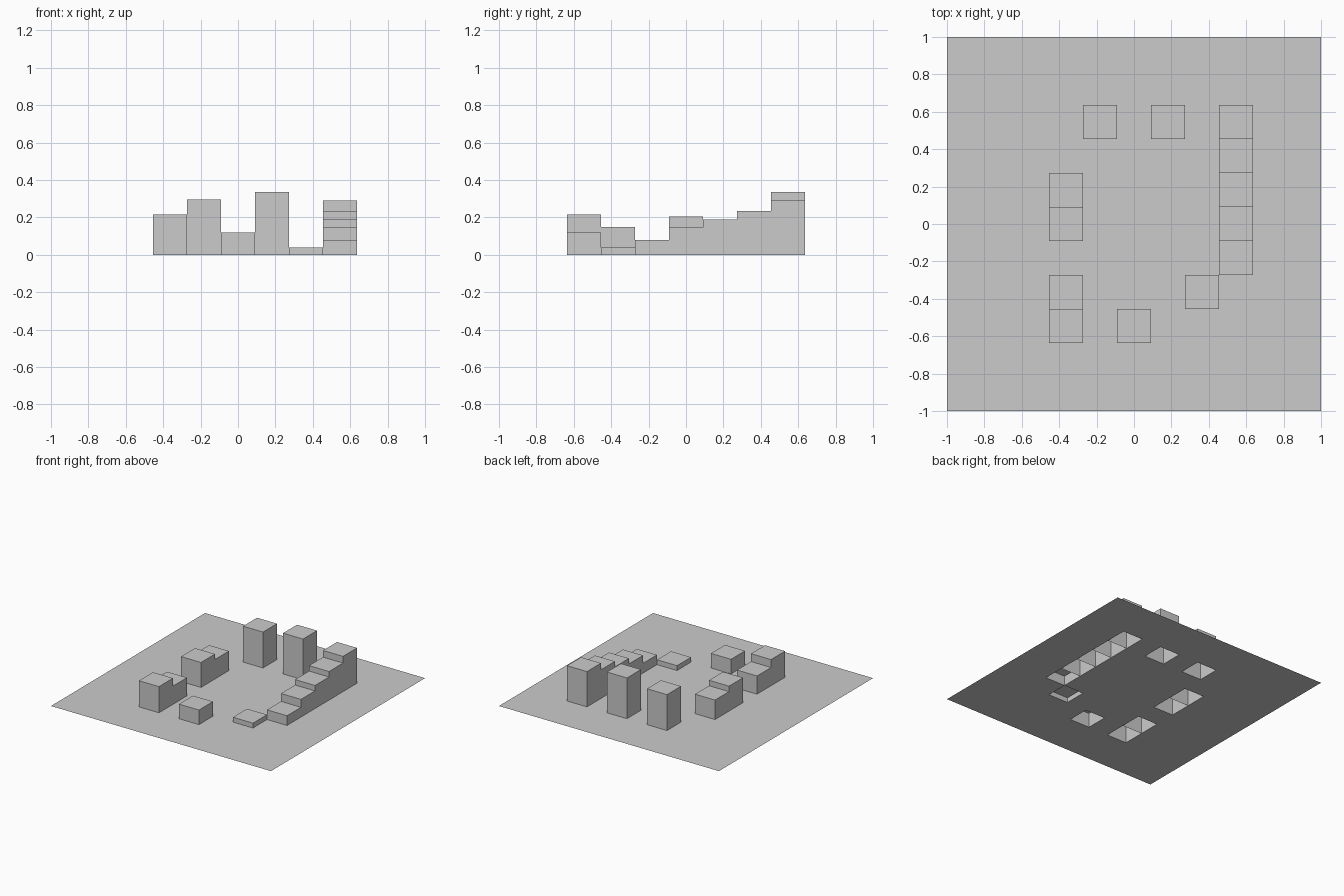
import bpy, bmesh

if "Cube" in bpy.data.objects:
    bpy.data.objects.remove(bpy.data.objects["Cube"])

N = 11            # cells per side of the ground sheet
CELL = 2 / N

# Raised cells: (column, row) counted from the centre cell -> height
HEIGHTS = {
    (3, -1): 0.08, (3, 0): 0.145, (3, 1): 0.19, (3, 2): 0.235, (3, 3): 0.29,
    (1, 3): 0.335, (-1, 3): 0.295,
    (-2, 1): 0.16, (-2, 0): 0.205, (-2, -2): 0.15, (-2, -3): 0.215,
    (0, -3): 0.12, (2, -2): 0.04,
}

# Ground sheet
bm = bmesh.new()
bmesh.ops.create_grid(bm, x_segments=N, y_segments=N, size=1)


def cell_of(face):
    c = face.calc_center_median()
    return round(c.x / CELL), round(c.y / CELL)


# Towers: each cell extruded on its own, open underneath
picked = [f for f in bm.faces if cell_of(f) in HEIGHTS]
tops = bmesh.ops.extrude_discrete_faces(bm, faces=picked)["faces"]
for top in tops:
    height = HEIGHTS[cell_of(top)]
    for v in top.verts:
        v.co.z = height

mesh = bpy.data.meshes.new("ground_with_towers")
bm.to_mesh(mesh)
bm.free()
obj = bpy.data.objects.new("ground_with_towers", mesh)
bpy.context.collection.objects.link(obj)
